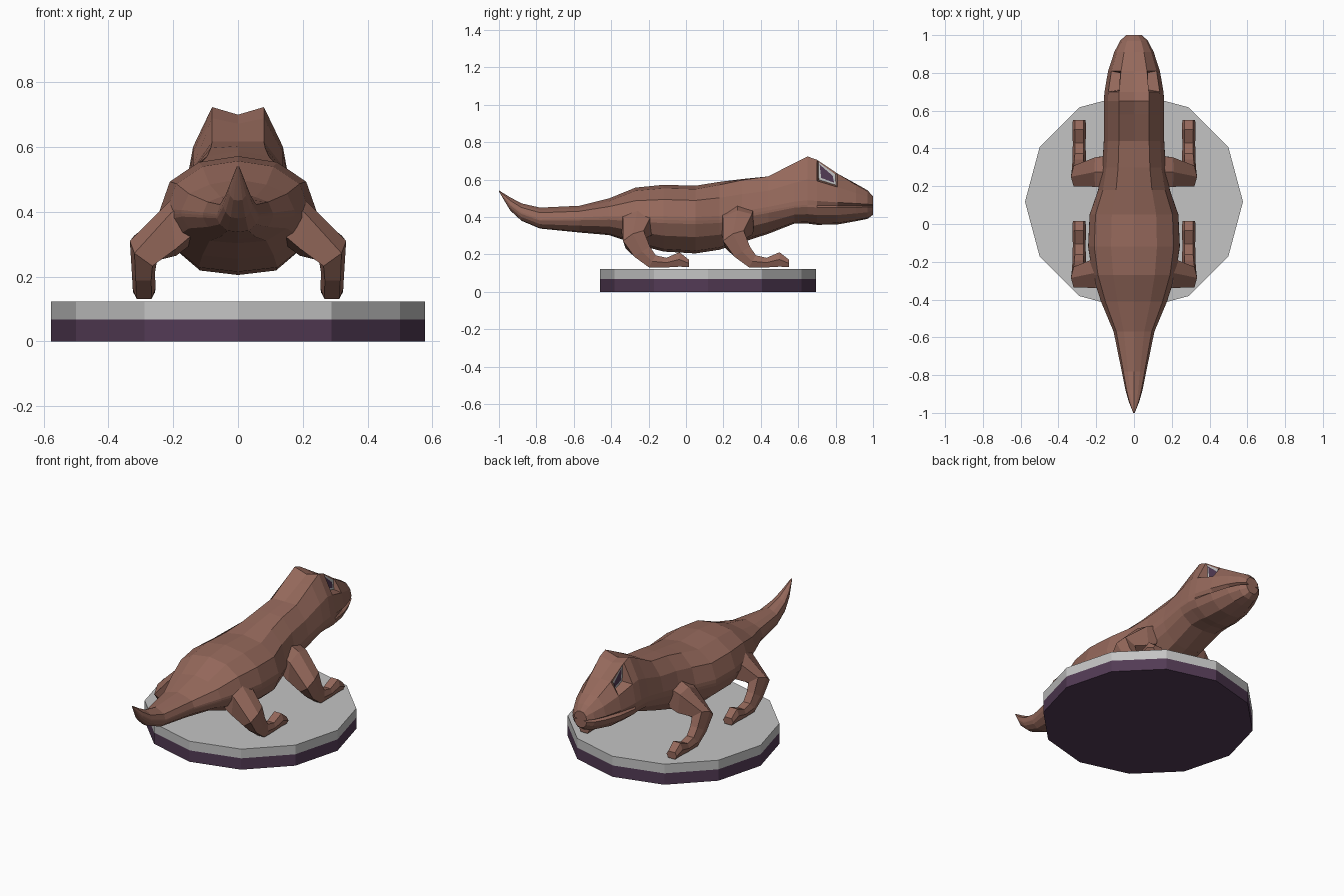
import bpy, bmesh, math
from mathutils import Vector

if "Cube" in bpy.data.objects:
    bpy.data.objects.remove(bpy.data.objects["Cube"])


def material(name, rgb):
    m = bpy.data.materials.new(name)
    m.diffuse_color = (*rgb, 1)
    m.use_nodes = True
    m.node_tree.nodes["Principled BSDF"].inputs["Base Color"].default_value = m.diffuse_color
    return m


BROWN = material("brown hide", (0.30, 0.14, 0.105))
GREY = material("light grey", (0.55, 0.55, 0.55))
PURPLE = material("dark purple", (0.085, 0.043, 0.09))


def loft(rings):
    """Skin a list of equal-length point rings and cap both ends."""
    bm = bmesh.new()
    vs = [[bm.verts.new(p) for p in r] for r in rings]
    n = len(vs[0])
    for a, b in zip(vs, vs[1:]):
        for i in range(n):
            j = (i + 1) % n
            bm.faces.new((a[i], a[j], b[j], b[i]))
    bm.faces.new(vs[0])
    bm.faces.new(vs[-1])
    bmesh.ops.recalc_face_normals(bm, faces=bm.faces[:])
    return bm


def finish(bm, name, mats):
    me = bpy.data.meshes.new(name)
    bm.to_mesh(me)
    bm.free()
    for m in mats:
        me.materials.append(m)
    ob = bpy.data.objects.new(name, me)
    bpy.context.collection.objects.link(ob)
    return ob


# Twelve-sided plinth: purple below, grey above
R, CY = 0.577, 0.118
bm = loft([[(R * math.cos(k * math.pi / 6), CY + R * math.sin(k * math.pi / 6), z)
            for k in range(12)] for z in (0, 0.068, 0.123)])
for f in bm.faces:
    f.material_index = 1 if f.calc_center_median().z > 0.068 else 0
finish(bm, "plinth", [PURPLE, GREY])

# Body, tail and head: y, half width, top, widest height, bottom, shoulder lift, mouth pinch
BODY = [
    (-1.00, .004, .542, .539, .536, .9, 1),
    (-.94, .028, .505, .465, .435, .8, 1),
    (-.88, .045, .473, .420, .380, .8, 1),
    (-.78, .065, .450, .385, .338, .8, 1),
    (-.57, .108, .460, .390, .317, .8, 1),
    (-.41, .175, .500, .395, .303, .85, 1),
    (-.27, .220, .557, .390, .255, .9, 1),
    (-.12, .243, .572, .385, .215, .9, 1),
    (.05, .235, .567, .380, .205, .9, 1),
    (.18, .190, .588, .385, .225, .92, 1),
    (.30, .168, .603, .410, .265, .97, 1),
    (.44, .160, .617, .435, .310, 1.0, 1),
    (.58, .160, .672, .460, .365, 1.08, 1),
    (.65, .160, .700, .465, .365, 1.10, 1),
    (.70, .157, .688, .462, .358, 1.08, .98),
    (.81, .138, .632, .460, .360, 1.0, .88),
    (.91, .105, .577, .460, .378, .95, .82),
    (.97, .074, .543, .460, .390, .92, .70),
    (1.00, .042, .510, .460, .412, .90, .50),
]
HALF = (90, 60, 30, 6, 0, -6, -30, -60, -90)


def body_ring(y, w, top, mid, bottom, lift, pinch):
    right = []
    for a in HALF:
        c, s = math.cos(math.radians(a)), math.sin(math.radians(a))
        x = w * c * (pinch if a == 0 else 1)
        h = (top - mid) if a > 0 else (mid - bottom)
        s = {60: lift, 30: 0.58, -60: -0.92}.get(a, s)
        right.append(Vector((x, y, mid + h * s)))
    left = [Vector((-p.x, p.y, p.z)) for p in right[-2:0:-1]]
    return right + left


bm = loft([body_ring(*row) for row in BODY])

# Eyes: sunken upright sockets in the head faces, grey with a purple pupil
eyes = []
for f in bm.faces:
    c = f.calc_center_median()
    if .73 < c.y < .78 and .59 < c.z < .66 and .07 < abs(c.x) < .14:
        eyes.append(f)
bmesh.ops.inset_individual(bm, faces=eyes, thickness=0.014)
for f in eyes:
    side = 1 if f.calc_center_median().x > 0 else -1
    depth = min(abs(v.co.x) for v in f.verts) - 0.002
    for v in f.verts:
        v.co.x = side * depth
    f.normal_update()
rims = bmesh.ops.inset_individual(bm, faces=eyes, thickness=0.016)["faces"]
for f in rims:
    f.material_index = 1
for f in eyes:
    f.material_index = 2
finish(bm, "body", [BROWN, GREY, PURPLE])

# Legs: centre, first half axis, second half axis of each section
LEG = [
    ((.13, .275, .390), (0, .095, 0), (-.02, 0, .095)),
    ((.20, .275, .350), (0, .085, .01), (.01, 0, .085)),
    ((.292, .260, .280), (0, .060, .03), (.042, -.01, .030)),
    ((.292, .300, .215), (0, .045, .03), (.036, 0, 0)),
    ((.290, .355, .163), (0, .020, .035), (.035, 0, 0)),
    ((.290, .430, .156), (0, 0, .028), (.034, 0, 0)),
    ((.290, .500, .173), (0, 0, .042), (.036, 0, 0)),
    ((.290, .550, .152), (0, 0, .022), (.034, 0, 0)),
]


def squarish(t):
    return math.copysign(abs(t) ** 0.6, t) if abs(t) > 1e-6 else 0


def leg(name, dy):
    rings = []
    for c, u, v in LEG:
        ring = []
        for k in range(6):
            a = math.radians(30 + 60 * k)
            ring.append(Vector(c) + Vector((0, dy, 0)) + Vector(u) * squarish(math.cos(a))
                        + Vector(v) * squarish(math.sin(a)))
        rings.append(ring)
    ob = finish(loft(rings), name, [BROWN])
    ob.modifiers.new("mirror", 'MIRROR').use_axis[0] = True


leg("front_legs", 0)
leg("hind_legs", -0.535)
